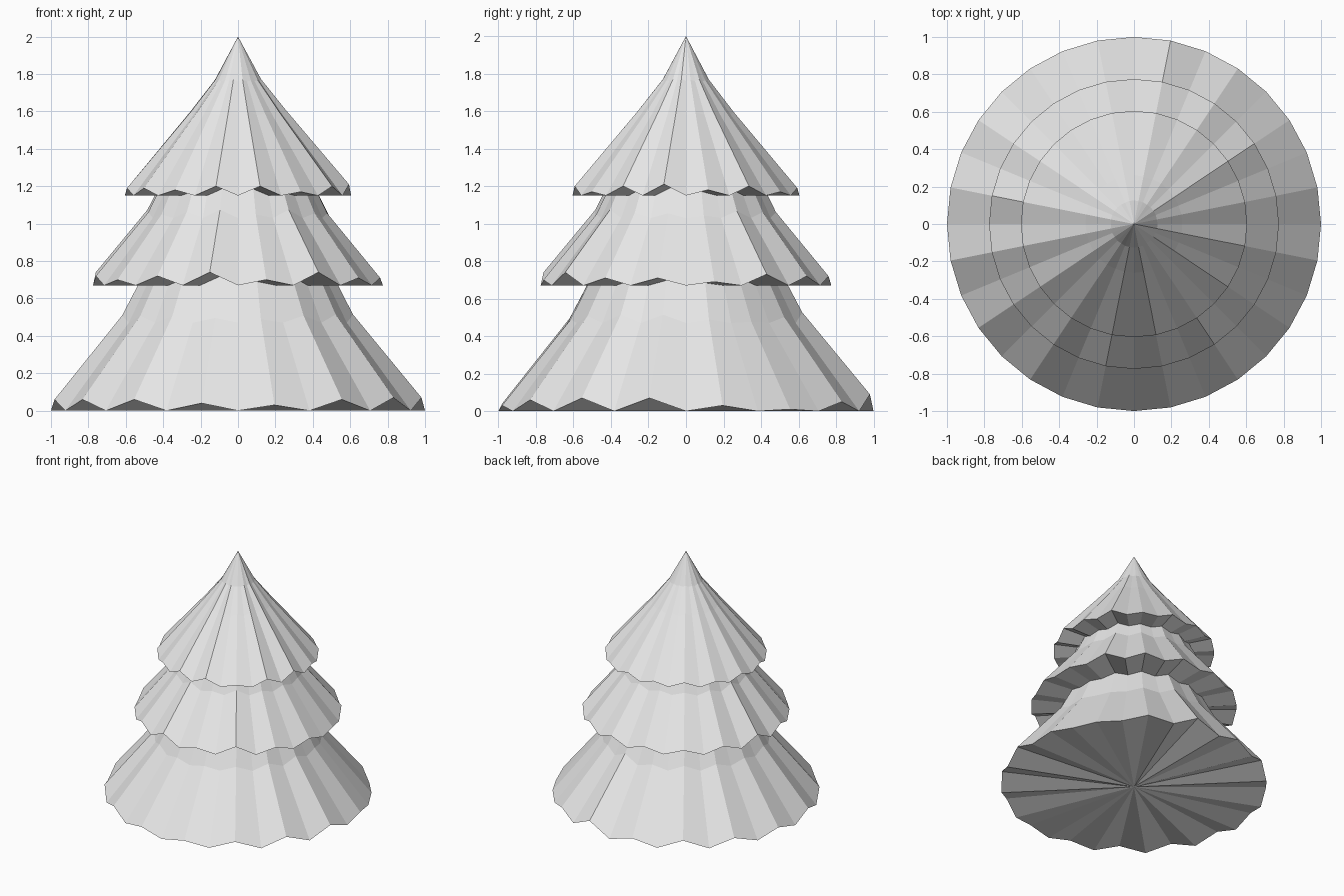
import bpy
import bmesh
import math
import random

cube = bpy.data.objects.get("Cube")
if cube:
    bpy.data.objects.remove(cube, do_unlink=True)

SIDES = 32
random.seed(4)

# One plain grey for the whole tree
grey = bpy.data.materials.new("light_grey")
grey.use_nodes = True
colour = (0.8, 0.8, 0.8, 1.0)
grey.diffuse_color = colour
grey.node_tree.nodes["Principled BSDF"].inputs["Base Color"].default_value = colour


def make_tier(name, profile, tip, notches):
    """Layered cone: rings from hem to tip; every other hem point is raised by a notch
    (in hundredths), and the lift fades out towards the tip."""
    bm = bmesh.new()
    rings = []
    hem_radius, hem_z = profile[0]
    for level, (radius, z) in enumerate(profile):
        ring = []
        for i in range(SIDES):
            angle = math.tau * i / SIDES
            lift = notches[i // 2] / 100 if i % 2 else 0
            fade = radius / hem_radius if level else 1
            r = radius if level == 0 else radius + random.uniform(-0.006, 0.006) * fade
            ring.append(bm.verts.new((r * math.cos(angle), r * math.sin(angle),
                                      z + lift * fade)))
        rings.append(ring)
    top = bm.verts.new((0, 0, tip))
    base = bm.verts.new((0, 0, hem_z))
    for i in range(SIDES):
        j = (i + 1) % SIDES
        for low, high in zip(rings, rings[1:]):
            bm.faces.new((low[i], low[j], high[j], high[i]))
        bm.faces.new((rings[-1][i], rings[-1][j], top))
        bm.faces.new((rings[0][j], rings[0][i], base))
    bmesh.ops.recalc_face_normals(bm, faces=bm.faces)
    mesh = bpy.data.meshes.new(name)
    bm.to_mesh(mesh)
    bm.free()
    mesh.materials.append(grey)
    obj = bpy.data.objects.new(name, mesh)
    bpy.context.collection.objects.link(obj)


# Lower, middle and upper branches: (radius, height) rings, tip, notch depths
make_tier("lower_branches", [(1.0, 0.0), (0.63, 0.47), (0.43, 0.86)], 1.2,
          [3, 1, 5, 9, 5, 7, 6, 5, 6, 6, 6, 4, 3, 6, 7, 7])
make_tier("middle_branches", [(0.775, 0.67), (0.49, 1.03), (0.32, 1.38)], 1.65,
          [2, 6, 5, 5, 4, 4, 5, 7, 5, 3, 5, 7, 3, 7, 4, 4])
make_tier("upper_branches", [(0.605, 1.15), (0.26, 1.58), (0.125, 1.76)], 2.0,
          [3, 5, 2, 4, 3, 4, 3, 4, 4, 4, 3, 5, 5, 2, 5, 6])
